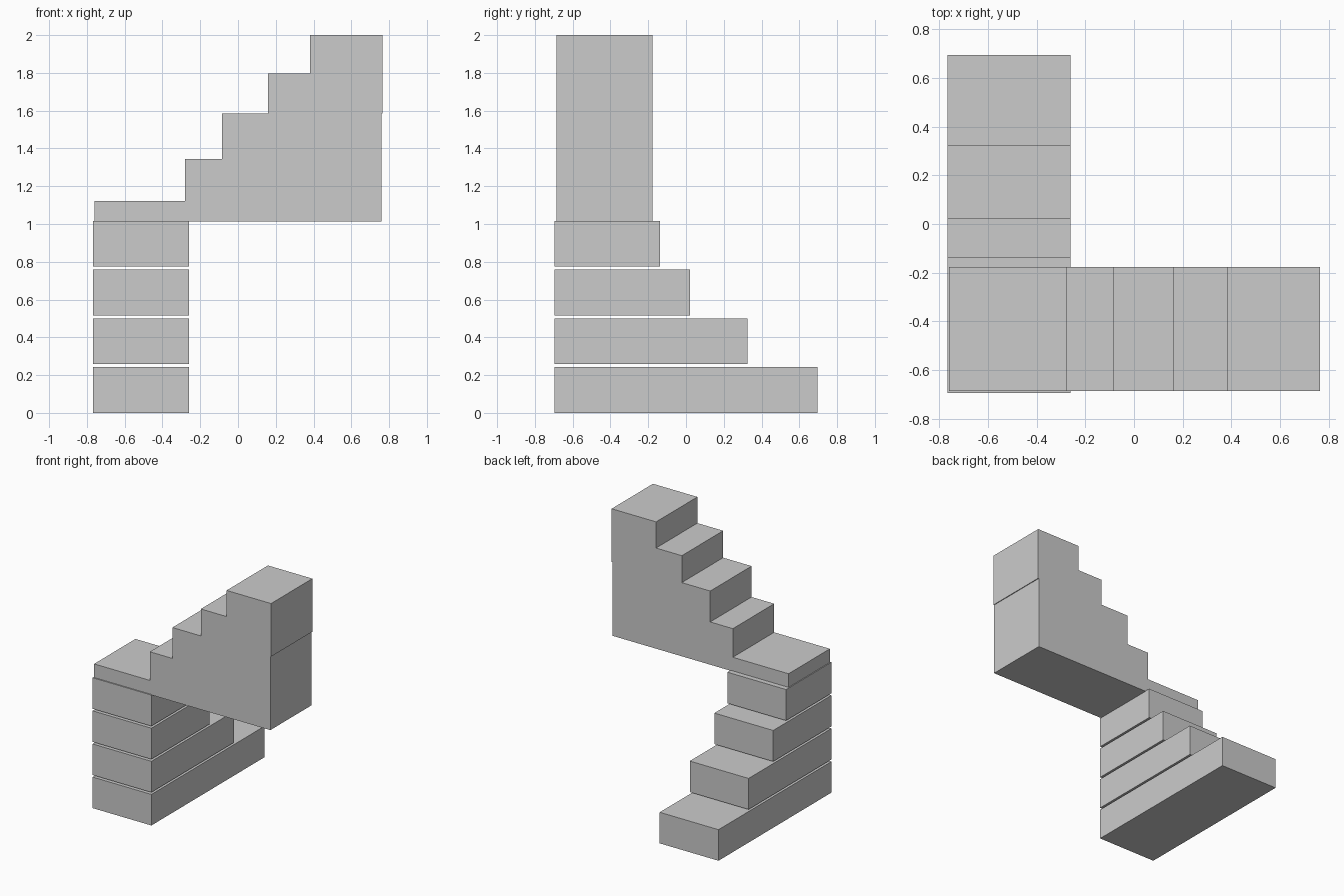
import bpy
import bmesh

if "Cube" in bpy.data.objects:
    bpy.data.objects.remove(bpy.data.objects["Cube"])


def box(name, x, y, z):
    """Axis-aligned block given as (min, max) on each axis."""
    bm = bmesh.new()
    bmesh.ops.create_cube(bm, size=1.0)
    for v in bm.verts:
        v.co = [r[0] if c < 0 else r[1] for c, r in zip(v.co, (x, y, z))]
    mesh = bpy.data.meshes.new(name)
    bm.to_mesh(mesh)
    bm.free()
    obj = bpy.data.objects.new(name, mesh)
    bpy.context.collection.objects.link(obj)
    return obj


# Lower flight: four separate slabs with thin gaps, climbing towards the front
lower_backs = (0.695, 0.325, 0.022, -0.137)
for i, back in enumerate(lower_backs):
    base = i * 0.258
    box(f"lower_step_{i + 1}", (-0.767, -0.26), (-0.695, back), (base, base + 0.242))

# Upper flight: stacked blocks climbing to the right, first one is the landing
upper_starts = (-0.76, -0.28, -0.085, 0.16, 0.382)
upper_levels = (1.012, 1.122, 1.345, 1.586, 1.796, 2.0)
for i, start in enumerate(upper_starts):
    end = 0.759 if i < 3 else 0.765
    name = "landing" if i == 0 else f"upper_step_{i}"
    box(name, (start, end), (-0.686, -0.177), upper_levels[i:i + 2])
